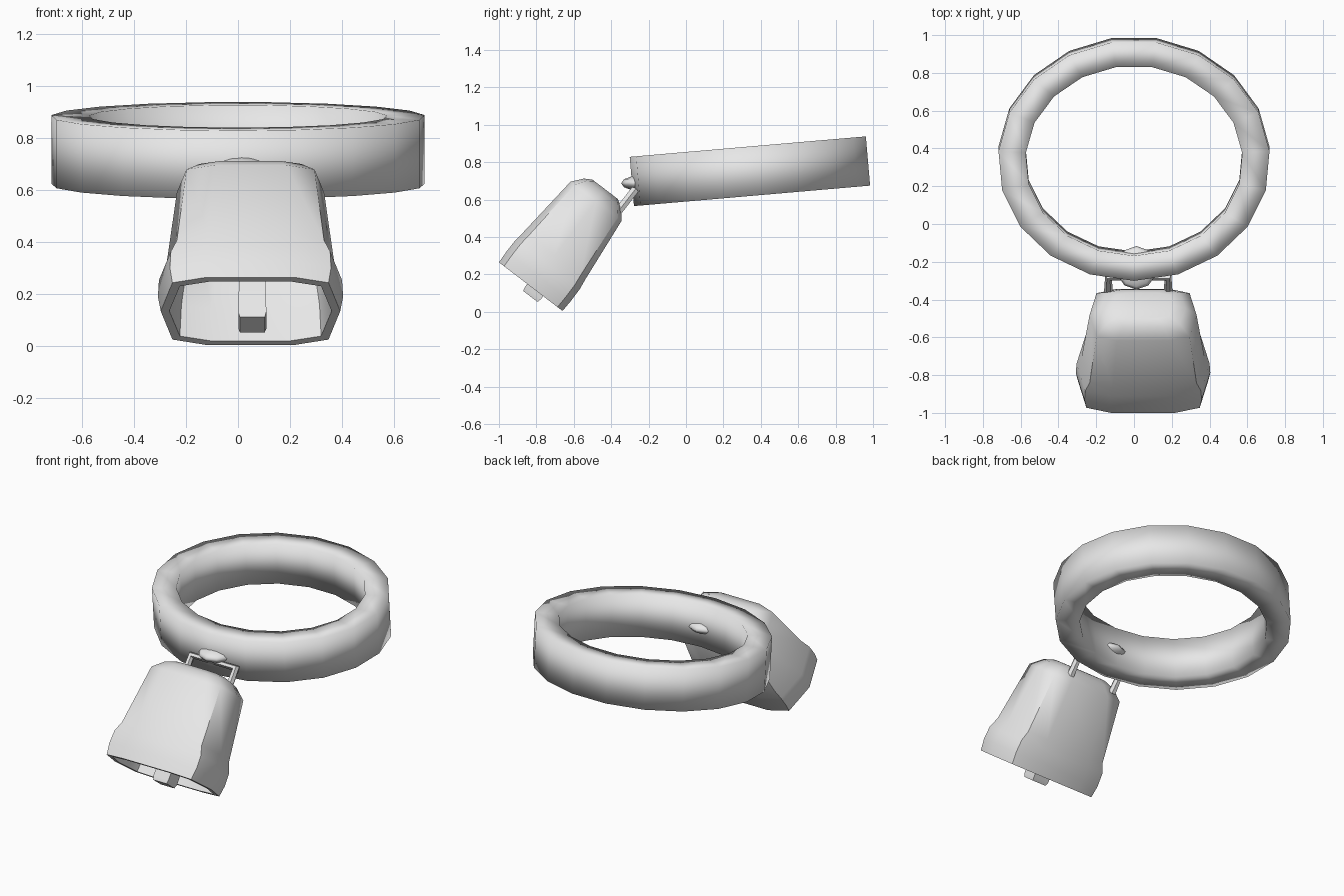
import bpy, bmesh
from math import sin, cos, pi, radians

if "Cube" in bpy.data.objects:
    bpy.data.objects.remove(bpy.data.objects["Cube"])

metal = bpy.data.materials.new("light_grey")
metal.use_nodes = True
metal.diffuse_color = (0.8, 0.8, 0.8, 1)
metal.node_tree.nodes["Principled BSDF"].inputs["Base Color"].default_value = (0.8, 0.8, 0.8, 1)


def finish(ob, angle):
    ob.data.materials.clear()
    ob.data.materials.append(metal)
    bpy.ops.object.select_all(action="DESELECT")
    ob.select_set(True)
    bpy.context.view_layer.objects.active = ob
    if angle:
        bpy.ops.object.shade_smooth_by_angle(angle=radians(angle))
    else:
        bpy.ops.object.shade_smooth()


def loft(name, rings, location, tilt, angle, closed=False):
    """Skin a list of equal-length point rings; cap the ends unless closed."""
    bm = bmesh.new()
    loops = [[bm.verts.new(p) for p in ring] for ring in rings]
    n = len(loops[0])
    pairs = list(zip(loops, loops[1:]))
    if closed:
        pairs.append((loops[-1], loops[0]))
    else:
        bm.faces.new(loops[0])
        bm.faces.new(loops[-1])
    for a, b in pairs:
        for i in range(n):
            j = (i + 1) % n
            bm.faces.new((a[i], a[j], b[j], b[i]))
    bmesh.ops.recalc_face_normals(bm, faces=bm.faces)
    mesh = bpy.data.meshes.new(name)
    bm.to_mesh(mesh)
    bm.free()
    ob = bpy.data.objects.new(name, mesh)
    bpy.context.collection.objects.link(ob)
    ob.location = location
    ob.rotation_euler.x = radians(tilt)
    finish(ob, angle)
    return ob


# Collar: oval band with a rectangular section, tipped up at the back
SIDES = 19


def oval(rx, ry, z):
    angles = [-pi / 2 + 2 * pi * i / SIDES for i in range(SIDES)]
    return [(rx * cos(a), ry * sin(a), z) for a in angles]


half = 0.132
loft("collar", [oval(0.72, 0.638, -half), oval(0.72, 0.638, half),
                oval(0.575, 0.505, half), oval(0.575, 0.505, -half)],
     (0, 0.346, 0.7525), 4.95, None, closed=True)


# Bell: ten-sided flattened section, outside skin then hollow inside
def section(w, hx, hu):
    quarter = [(hx, 0), (0.87 * hx, 0.84 * hu), (0.49 * hx, hu)]
    upper = quarter + [(-x, u) for x, u in reversed(quarter)]
    lower = [(x, -u) for x, u in reversed(upper[1:-1])]
    lower.sort(key=lambda p: p[0])
    return [(x, u, w) for x, u in upper + lower]


BELL = (0.048, -0.83, 0.135)
TILT = -37.4
outside = [(0.655, 0.16, 0.085), (0.632, 0.225, 0.125), (0.575, 0.283, 0.172),
           (0.21, 0.325, 0.208), (0.15, 0.352, 0.216), (0.07, 0.356, 0.217),
           (0, 0.345, 0.214)]
inside = [(0, 0.312, 0.188), (0.15, 0.305, 0.186), (0.55, 0.25, 0.145),
          (0.62, 0.15, 0.075)]
loft("bell", [section(*r) for r in outside + inside], BELL, TILT, 55)


# Clapper: square bar hanging inside the bell
def square(w, h):
    return [(sx * h, 0.03 + sy * h, w) for sx, sy in ((-1, -1), (1, -1), (1, 1), (-1, 1))]


loft("clapper", [square(-0.043, 0.048), square(-0.02, 0.054), square(0.61, 0.042)],
     (0.055, BELL[1], BELL[2]), TILT, 30)

# Hanger: bent wire staple joining bell and collar
curve = bpy.data.curves.new("hanger", "CURVE")
curve.dimensions = "3D"
curve.bevel_depth = 0.024
curve.bevel_resolution = 1
curve.use_fill_caps = True
path = [(-0.135, -0.362, 0.538), (-0.135, -0.277, 0.648),
        (0.18, -0.277, 0.648), (0.18, -0.362, 0.538)]
spline = curve.splines.new("POLY")
spline.points.add(len(path) - 1)
for point, co in zip(spline.points, path):
    point.co = (*co, 1)
hanger = bpy.data.objects.new("hanger", curve)
bpy.context.collection.objects.link(hanger)
bpy.ops.object.select_all(action="DESELECT")
hanger.select_set(True)
bpy.context.view_layer.objects.active = hanger
bpy.ops.object.convert(target="MESH")
finish(bpy.context.object, 50)

# Rivet: flattened stud pushed through the collar
bpy.ops.mesh.primitive_uv_sphere_add(segments=10, ring_count=6, radius=1,
                                     location=(0.013, -0.232, 0.688))
rivet = bpy.context.object
rivet.name = "rivet"
rivet.scale = (0.108, 0.115, 0.043)
finish(rivet, None)
